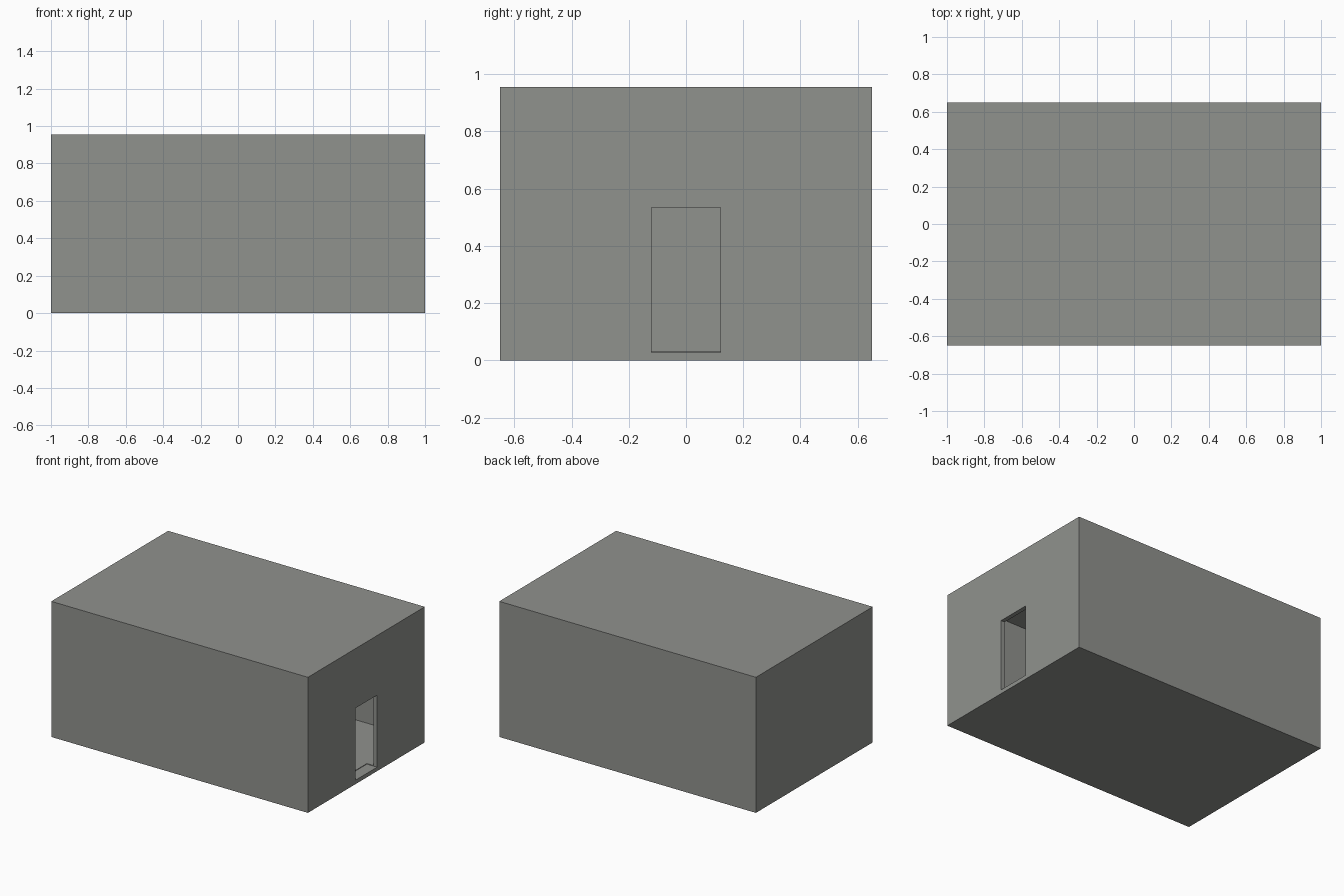
import bpy

if "Cube" in bpy.data.objects:
    bpy.data.objects.remove(bpy.data.objects["Cube"])

def box(name, x, y, z):
    """Axis-aligned box from (min, max) ranges."""
    bpy.ops.mesh.primitive_cube_add(size=1)
    ob = bpy.context.object
    ob.name = name
    for v in ob.data.vertices:
        v.co = [r[0] + (c + 0.5) * (r[1] - r[0]) for c, r in zip(v.co, (x, y, z))]
    return ob

def cut(target, cutter):
    """Subtract the cutter from the target, then drop the cutter."""
    mod = target.modifiers.new("cut", 'BOOLEAN')
    mod.operation = 'DIFFERENCE'
    mod.solver = 'EXACT'
    mod.object = cutter
    bpy.context.view_layer.objects.active = target
    bpy.ops.object.modifier_apply(modifier=mod.name)
    bpy.data.objects.remove(cutter, do_unlink=True)

L, W, H, T = 1.0, 0.65, 0.955, 0.03

grey = bpy.data.materials.new("concrete grey")
grey.diffuse_color = (0.28, 0.287, 0.27, 1)
grey.use_nodes = True
grey.node_tree.nodes["Principled BSDF"].inputs["Base Color"].default_value = grey.diffuse_color

# Outer shell of the room
shell = box("room_shell", (-L, L), (-W, W), (0, H))
shell.data.materials.append(grey)

# Hollow interior with thin walls, floor and roof
cut(shell, box("interior_cutter", (-L + T, L - T), (-W + T, W - T), (0.032, H - T)))

# Doorway in the right wall, with a shallow recess into the floor
cut(shell, box("doorway_cutter", (0.92, 1.1), (-0.12, 0.12), (0.028, 0.535)))
